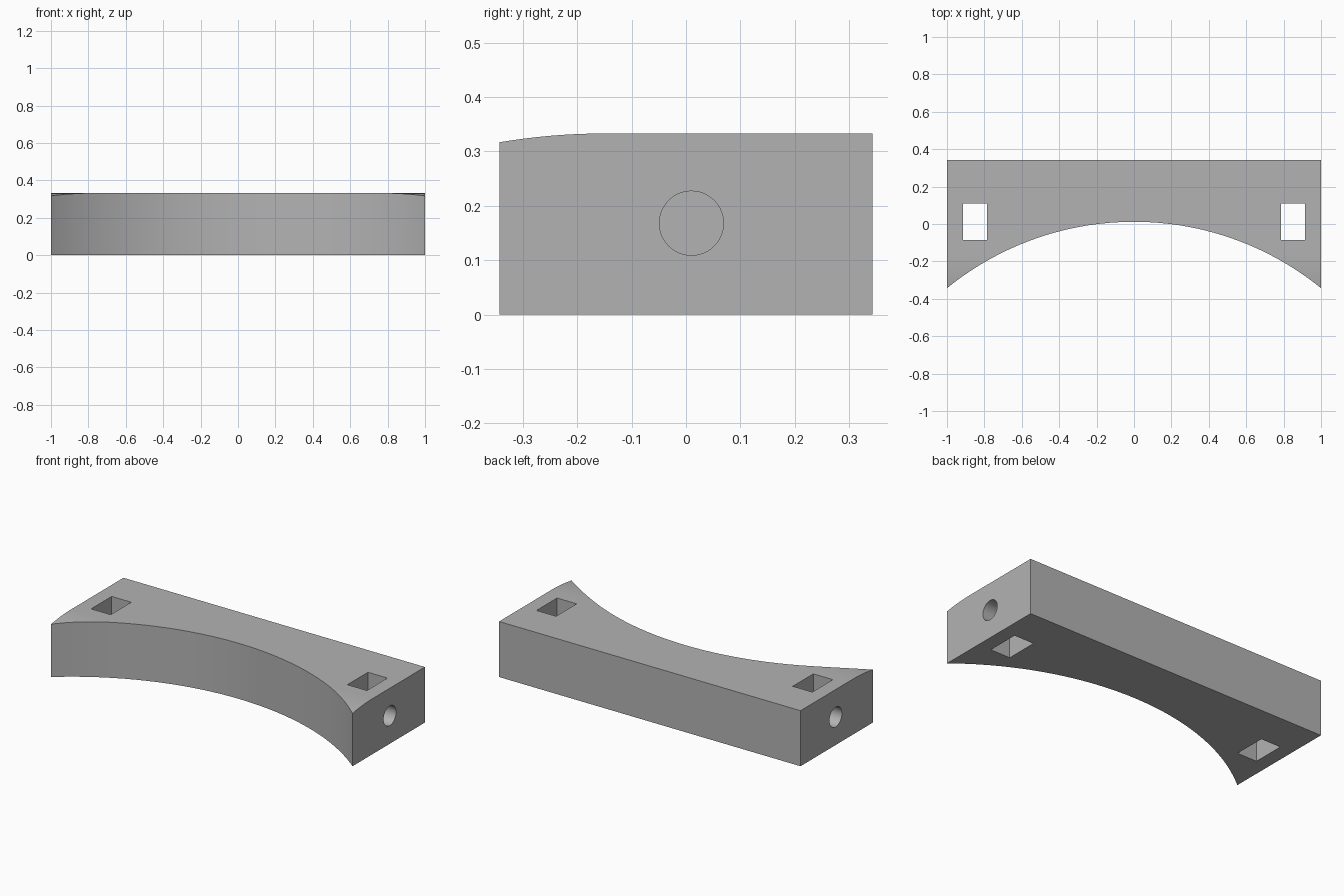
import bpy
import bmesh
from math import sqrt, radians
from mathutils import Matrix, Vector

cube = bpy.data.objects.get("Cube")
if cube:
    bpy.data.objects.remove(cube, do_unlink=True)

HEIGHT, BACK = 0.333, 0.343
ARC_RADIUS, ARC_TOP = 1.586, 0.012      # concave front
ROUND_START, ROUND_RADIUS = -0.15, 1.16  # rounded front top edge

grey = bpy.data.materials.new("plain grey")
grey.use_nodes = True
colour = (0.45, 0.45, 0.45, 1)
grey.diffuse_color = colour
grey.node_tree.nodes["Principled BSDF"].inputs["Base Color"].default_value = colour


def make_object(name, bm):
    bmesh.ops.recalc_face_normals(bm, faces=bm.faces)
    mesh = bpy.data.meshes.new(name)
    bm.to_mesh(mesh)
    bm.free()
    mesh.materials.append(grey)
    obj = bpy.data.objects.new(name, mesh)
    bpy.context.collection.objects.link(obj)
    return obj


def cylinder(name, radius, depth, sides, matrix):
    bm = bmesh.new()
    bmesh.ops.create_cone(bm, cap_ends=True, segments=sides, radius1=radius,
                          radius2=radius, depth=depth, matrix=matrix)
    return make_object(name, bm)


def box(name, size, centre):
    bm = bmesh.new()
    matrix = Matrix.Translation(centre) @ Matrix.Diagonal((*size, 1))
    bmesh.ops.create_cube(bm, size=1, matrix=matrix)
    return make_object(name, bm)


# Body: side profile with a gently rounded front top, extruded across the width
profile = [(-0.4, 0), (BACK, 0), (BACK, HEIGHT)]
for i in range(13):
    d = 0.25 * i / 12
    drop = ROUND_RADIUS - sqrt(ROUND_RADIUS ** 2 - d ** 2)
    profile.append((ROUND_START - d, HEIGHT - drop))
bm = bmesh.new()
side = bm.faces.new([bm.verts.new((-1, y, z)) for y, z in profile])
extruded = bmesh.ops.extrude_face_region(bm, geom=[side])["geom"]
bmesh.ops.translate(bm, vec=(2, 0, 0),
                    verts=[v for v in extruded if isinstance(v, bmesh.types.BMVert)])
body = make_object("curved_bracket", bm)

# Cutters: front arc, then a slot and a side hole at each end
cutters = [cylinder("front_arc_cutter", ARC_RADIUS, 1, 160,
                    Matrix.Translation((0, ARC_TOP - ARC_RADIUS, 0.2)))]
for name, s in (("left", 1), ("right", -1)):
    cutters.append(box(name + "_slot_cutter", (0.13, 0.195, 1),
                       Vector((s * 0.85, 0.0125, 0.2))))
    cutters.append(cylinder(name + "_hole_cutter", 0.059, 0.2, 48,
                            Matrix.Translation((s * 0.95, 0.01, 0.168))
                            @ Matrix.Rotation(radians(90), 4, "Y")))

for cutter in cutters:
    cut = body.modifiers.new(cutter.name, "BOOLEAN")
    cut.operation = "DIFFERENCE"
    cut.solver = "EXACT"
    cut.object = cutter

# Apply the cuts and drop the cutters
bpy.context.view_layer.update()
bpy.ops.object.select_all(action="DESELECT")
body.select_set(True)
bpy.context.view_layer.objects.active = body
for cutter in cutters:
    bpy.ops.object.modifier_apply(modifier=cutter.name)
for cutter in cutters:
    bpy.data.objects.remove(cutter, do_unlink=True)
bpy.ops.object.shade_smooth_by_angle(angle=radians(30))
